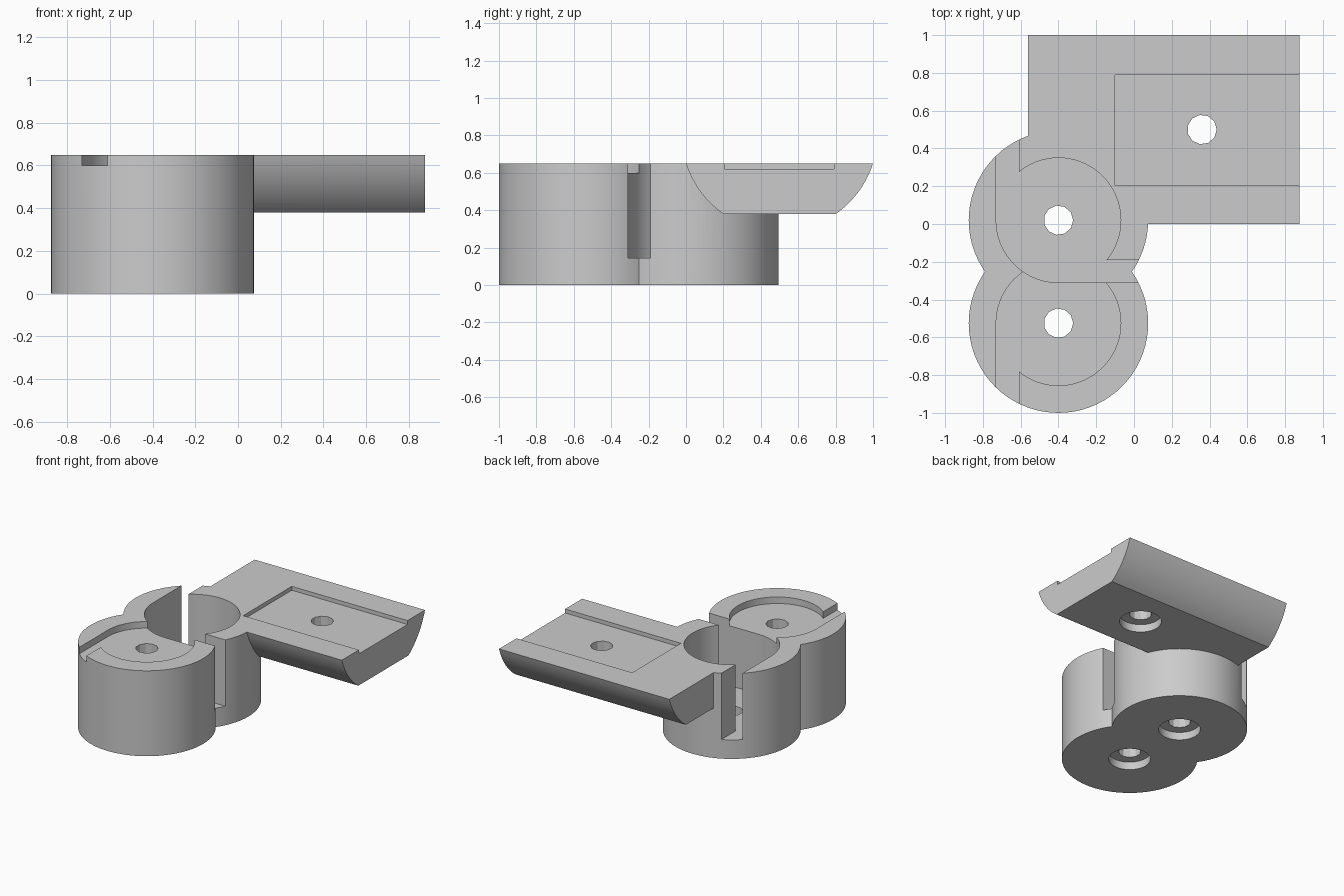
import bpy
import bmesh
from math import cos, sin, pi, asin

old = bpy.data.objects.get("Cube")
if old:
    bpy.data.objects.remove(old, do_unlink=True)

grey = bpy.data.materials.new("plain grey")
grey.use_nodes = True
grey.diffuse_color = (0.6, 0.6, 0.6, 1)
grey.node_tree.nodes["Principled BSDF"].inputs["Base Color"].default_value = (0.6, 0.6, 0.6, 1)

TOP = 0.65
CUP_X, REAR_Y, FRONT_Y = -0.40, 0.02, -0.525
CUP_R, POCKET_R = 0.475, 0.33
ABOVE = TOP + 0.1


def prism(name, points, offset):
    """Extrude a closed 3D outline along an offset."""
    bm = bmesh.new()
    face = bm.faces.new([bm.verts.new(p) for p in points])
    new = bmesh.ops.extrude_face_region(bm, geom=[face])["geom"]
    bmesh.ops.translate(bm, vec=offset, verts=[v for v in new if isinstance(v, bmesh.types.BMVert)])
    bmesh.ops.recalc_face_normals(bm, faces=bm.faces)
    mesh = bpy.data.meshes.new(name)
    bm.to_mesh(mesh)
    bm.free()
    mesh.materials.append(grey)
    obj = bpy.data.objects.new(name, mesh)
    bpy.context.collection.objects.link(obj)
    return obj


def cylinder(name, x, y, r, z0, z1, sides=72):
    ring = [(x + r * cos(2 * pi * i / sides), y + r * sin(2 * pi * i / sides), z0)
            for i in range(sides)]
    return prism(name, ring, (0, 0, z1 - z0))


def box(name, x0, x1, y0, y1, z0, z1):
    return prism(name, [(x0, y0, z0), (x1, y0, z0), (x1, y1, z0), (x0, y1, z0)], (0, 0, z1 - z0))


def combine(target, tool, operation):
    """Apply a boolean and discard its tool."""
    mod = target.modifiers.new(operation.lower(), "BOOLEAN")
    mod.operation = operation
    mod.solver = "EXACT"
    mod.object = tool
    bpy.context.view_layer.objects.active = target
    bpy.ops.object.modifier_apply(modifier=mod.name)
    bpy.data.objects.remove(tool, do_unlink=True)


# Two overlapping round cups
body = cylinder("double_cup_with_rail", CUP_X, REAR_Y, CUP_R, 0, TOP)
combine(body, cylinder("front_cup", CUP_X, FRONT_Y, CUP_R, 0, TOP), "UNION")

# Rail plate with rounded long flanks and a flat underside
centre_z, flank_r, steps = 0.81, 0.525, 14
a0, a1 = asin((centre_z - TOP) / flank_r), asin((centre_z - 0.38) / flank_r)
angles = [a0 + (a1 - a0) * i / steps for i in range(steps + 1)]
half = [(flank_r * cos(a), centre_z - flank_r * sin(a)) for a in angles]
outline = [(-0.56, 0.5 + w, z) for w, z in half]
outline += [(-0.56, 0.5 - w, z) for w, z in reversed(half)]
combine(body, prism("rail_plate", outline, (1.435, 0, 0)), "UNION")

# Deep rear pocket, shallow front pocket, and their tangential slots
cutters = [
    cylinder("rear_pocket", CUP_X, REAR_Y, POCKET_R, 0.145, ABOVE),
    box("rear_left_slot", CUP_X, 0.3, REAR_Y - POCKET_R, -0.19, 0.145, ABOVE),
    box("rear_back_slot", CUP_X - POCKET_R, -0.61, REAR_Y, 0.7, 0.145, ABOVE),
    cylinder("front_pocket", CUP_X, FRONT_Y, POCKET_R, 0.6, ABOVE),
    box("front_slot", CUP_X - POCKET_R, -0.61, -1.1, FRONT_Y, 0.6, ABOVE),
    box("rail_recess", -0.10, 1.0, 0.205, 0.79, 0.62, ABOVE),
]

# Screw holes with counterbores from below
for x, y, under in ((CUP_X, REAR_Y, 0), (CUP_X, FRONT_Y, 0), (0.36, 0.5, 0.38)):
    cutters.append(cylinder("screw_hole", x, y, 0.078, under - 0.1, ABOVE, 11))
    cutters.append(cylinder("counterbore", x, y, 0.147, under - 0.1, under + 0.06, 32))

for cutter in cutters:
    combine(body, cutter, "DIFFERENCE")

# Soft shading on the curved walls, crisp edges elsewhere
bpy.ops.object.select_all(action="DESELECT")
body.select_set(True)
bpy.context.view_layer.objects.active = body
bpy.ops.object.shade_smooth_by_angle(angle=pi / 9)
